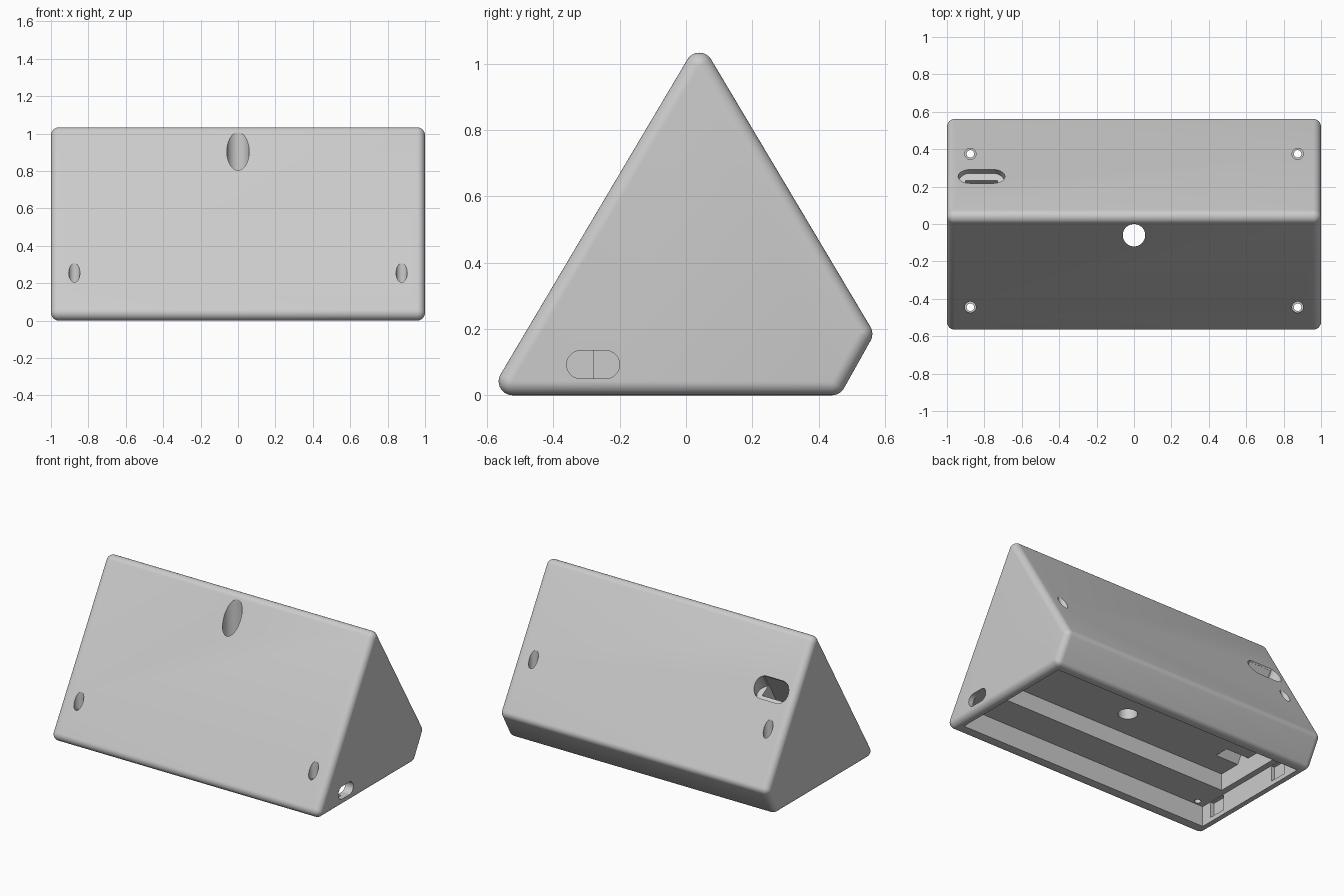
import bpy, bmesh, math
from mathutils import Matrix, Vector

if "Cube" in bpy.data.objects:
    bpy.data.objects.remove(bpy.data.objects["Cube"])

grey = bpy.data.materials.new("light_grey_plastic")
grey.diffuse_color = (0.6, 0.6, 0.6, 1)
grey.use_nodes = True
grey.node_tree.nodes["Principled BSDF"].inputs["Base Color"].default_value = grey.diffuse_color


def finish(name, bm):
    bmesh.ops.recalc_face_normals(bm, faces=bm.faces)
    me = bpy.data.meshes.new(name)
    bm.to_mesh(me)
    bm.free()
    ob = bpy.data.objects.new(name, me)
    bpy.context.collection.objects.link(ob)
    me.materials.append(grey)
    return ob


def box(name, x0, x1, y0, y1, z0, z1):
    bm = bmesh.new()
    m = Matrix.Translation(((x0 + x1) / 2, (y0 + y1) / 2, (z0 + z1) / 2))
    m = m @ Matrix.Diagonal((x1 - x0, y1 - y0, z1 - z0, 1))
    bmesh.ops.create_cube(bm, size=1, matrix=m)
    return finish(name, bm)


def bore(name, x, y, r, z0, z1):
    bm = bmesh.new()
    bmesh.ops.create_cone(bm, cap_ends=True, segments=40, radius1=r, radius2=r,
                          depth=z1 - z0, matrix=Matrix.Translation((x, y, (z0 + z1) / 2)))
    return finish(name, bm)


def pill(name, width, height, depth, matrix, n=14):
    # rounded slot in local xy, extruded from z = 0 to z = depth
    bm = bmesh.new()
    r, c = height / 2, (width - height) / 2
    pts = []
    for side in (1, -1):
        for i in range(n + 1):
            a = math.pi * (i / n - 0.5)
            pts.append((side * (c + r * math.cos(a)), side * r * math.sin(a), 0))
    f = bm.faces.new([bm.verts.new(p) for p in pts])
    top = bmesh.ops.extrude_face_region(bm, geom=[f])["geom"]
    bmesh.ops.translate(bm, vec=(0, 0, depth),
                        verts=[v for v in top if isinstance(v, bmesh.types.BMVert)])
    bmesh.ops.transform(bm, matrix=matrix, verts=bm.verts)
    return finish(name, bm)


# Rounded wedge body: hull of a ball at every corner
R = 0.042
bm = bmesh.new()
for y, z in ((-0.523, R), (0.04, 0.991), (0.52, 0.185), (0.44, R)):
    for x in (-1 + R, 1 - R):
        bmesh.ops.create_uvsphere(bm, u_segments=32, v_segments=16, radius=R,
                                  matrix=Matrix.Translation((x, y, z)) @ Matrix.Rotation(math.pi / 2, 4, 'Y'))
hull = bmesh.ops.convex_hull(bm, input=bm.verts)
junk = {v for k in ("geom_interior", "geom_unused") for v in hull[k]
        if isinstance(v, bmesh.types.BMVert)}
bmesh.ops.delete(bm, geom=list(junk), context='VERTS')
bmesh.ops.dissolve_limit(bm, angle_limit=0.01, verts=bm.verts, edges=bm.edges)
body = finish("wedge_housing", bm)

# Stepped cavity open at the bottom
SHELF = 0.137
cutters = [box("lower_cavity", -0.94, 0.94, -0.475, 0.41, -0.1, SHELF),
           box("upper_cavity", -0.9, 0.9, -0.25, 0.33, 0.1, 0.25)]

# Catch pockets in the end walls
for s in (-1, 1):
    for y in (-0.34, 0.23):
        a, b = sorted((s * 0.9, s * 0.965))
        cutters.append(box("catch_pocket", a, b, y - 0.06, y + 0.06, 0.03, SHELF - 0.002))

# Large round hole and stepped screw holes
cutters.append(bore("front_round_hole", 0, -0.06, 0.06, 0.2, 1.2))
for x in (-0.875, 0.875):
    for y in (-0.445, 0.375):
        cutters.append(bore("screw_hole", x, y, 0.02, 0.1, 0.8))
        cutters.append(bore("screw_head_hole", x, y, 0.03, 0.19, 0.8))

# Slot through the right end wall
side = Matrix(((0, 0, 1, 0.9), (1, 0, 0, -0.28), (0, 1, 0, 0.0925), (0, 0, 0, 1)))
cutters.append(pill("side_slot", 0.16, 0.085, 0.2, side))

# Slanted socket in the back slope, with a channel down into the cavity
axis = Vector((0, 0.51, 0.86)).normalized()
across = axis.cross(Vector((1, 0, 0)))


def slanted(y, z, t):
    o = Vector((-0.815, y, z)) + axis * t
    return Matrix.Translation(o) @ Matrix((Vector((1, 0, 0)), across, axis)).transposed().to_4x4()


cutters.append(pill("socket_recess", 0.25, 0.126, 0.3, slanted(0.2525, 0.71, -0.07)))
bm = bmesh.new()
bmesh.ops.create_cube(bm, size=1, matrix=slanted(0.235, 0.73, -0.34) @ Matrix.Diagonal((0.17, 0.085, 0.72, 1)))
cutters.append(finish("socket_channel", bm))

# Apply every cut
bpy.context.view_layer.objects.active = body
for c in cutters:
    c.hide_render = True
    mod = body.modifiers.new(c.name, 'BOOLEAN')
    mod.operation, mod.solver, mod.object = 'DIFFERENCE', 'EXACT', c
    bpy.ops.object.modifier_apply(modifier=mod.name)
for c in cutters:
    bpy.data.objects.remove(c, do_unlink=True)

body.select_set(True)
bpy.ops.object.shade_smooth_by_angle(angle=math.radians(30))
